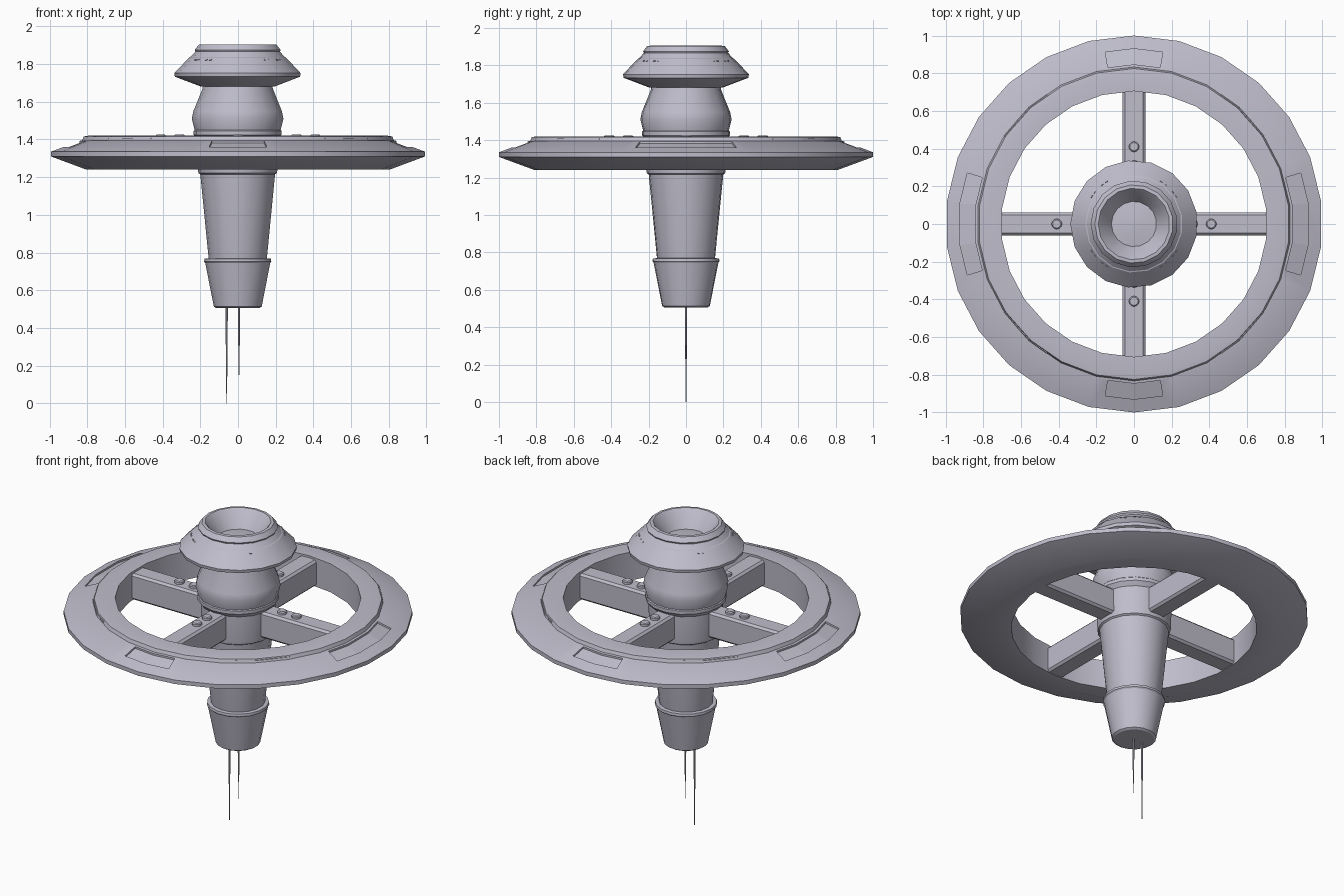
import bpy, bmesh
from math import sin, cos, pi, radians
from mathutils import Matrix

old = bpy.data.objects.get("Cube")
if old:
    bpy.data.objects.remove(old, do_unlink=True)

# Single hull colour
hull = bpy.data.materials.new("pale_lavender_grey")
hull.use_nodes = True
colour = (0.52, 0.51, 0.60, 1)
hull.diffuse_color = colour
hull.node_tree.nodes["Principled BSDF"].inputs["Base Color"].default_value = colour

RING_SIDES = 26
HUB_SIDES = 17


def finish(name, bm, smooth=True):
    """Turn a bmesh into a named object with the hull colour."""
    bmesh.ops.recalc_face_normals(bm, faces=bm.faces)
    mesh = bpy.data.meshes.new(name)
    bm.to_mesh(mesh)
    bm.free()
    mesh.materials.append(hull)
    obj = bpy.data.objects.new(name, mesh)
    bpy.context.collection.objects.link(obj)
    if smooth:
        bpy.ops.object.select_all(action='DESELECT')
        obj.select_set(True)
        bpy.context.view_layer.objects.active = obj
        bpy.ops.object.shade_smooth_by_angle(angle=radians(28))
    return obj


def lathe(name, profile, sides, start, closed=False, centre=(0, 0)):
    """Revolve an (r, z) profile; open profiles are capped at both ends."""
    bm = bmesh.new()
    loops = []
    for r, z in profile:
        angles = [start + 2 * pi * i / sides for i in range(sides)]
        loops.append([bm.verts.new((centre[0] + r * cos(a), centre[1] + r * sin(a), z))
                      for a in angles])
    pairs = list(zip(loops, loops[1:]))
    if closed:
        pairs.append((loops[-1], loops[0]))
    else:
        bm.faces.new(loops[0])
        bm.faces.new(loops[-1])
    for low, high in pairs:
        for i in range(sides):
            j = (i + 1) % sides
            bm.faces.new((low[i], low[j], high[j], high[i]))
    return finish(name, bm)


def facet(a):
    """Radius factor that keeps a point on the faceted ring outline."""
    step = 2 * pi / RING_SIDES
    return cos(step / 2) / cos((a - pi / 2) % step - step / 2)


def sector(name, centre, offsets, section):
    """Sweep an (r, z) section along part of the faceted ring."""
    bm = bmesh.new()
    loops = []
    for off in offsets:
        a = radians(centre + off)
        f = facet(a)
        loops.append([bm.verts.new((r * f * cos(a), r * f * sin(a), z)) for r, z in section])
    bm.faces.new(loops[0])
    bm.faces.new(loops[-1])
    n = len(section)
    for one, two in zip(loops, loops[1:]):
        for i in range(n):
            j = (i + 1) % n
            bm.faces.new((one[i], one[j], two[j], two[i]))
    return finish(name, bm, smooth=False)


# Wheel-shaped outer ring
ring = lathe("outer_ring", [
    (0.705, 1.24), (0.81, 1.24), (1.0, 1.31), (1.0, 1.335), (0.84, 1.395),
    (0.833, 1.395), (0.825, 1.416), (0.80, 1.42), (0.705, 1.42)],
    RING_SIDES, pi / 2, closed=True)

# Sunken panels on the ring's sloping top
short_span = (-9.5, 0, 9.5)
long_span = (-17, -6.92, 6.92, 17)
panel = [(0.847, 1.381), (0.93, 1.350), (0.93, 1.45), (0.847, 1.45)]
for centre, span in ((90, short_span), (270, short_span), (0, long_span), (180, long_span)):
    cutter = sector("panel_cutter", centre, span, panel)
    cutter.hide_render = True
    cutter.hide_set(True)
    cut = ring.modifiers.new("panel_recess", 'BOOLEAN')
    cut.operation = 'DIFFERENCE'
    cut.solver = 'EXACT'
    cut.object = cutter

# Thin strips on the raised lip of the ring
strip = [(0.825, 1.403), (0.835, 1.403), (0.833, 1.409), (0.825, 1.409)]
for centre in (45, 135, 225, 315):
    sector("lip_strip", centre, (-11, -3, 3, 11), strip)

# Central tower: upper neck, hub and tapering lower shaft
lathe("tower", [
    (0.15, 0.74), (0.156, 0.77), (0.200, 1.215), (0.210, 1.222), (0.213, 1.24),
    (0.215, 1.40), (0.235, 1.425), (0.235, 1.445), (0.230, 1.45), (0.245, 1.51),
    (0.237, 1.55), (0.188, 1.67), (0.185, 1.70)], HUB_SIDES, pi)

# Foot collar
lathe("foot_collar", [
    (0.115, 0.505), (0.128, 0.513), (0.174, 0.745), (0.180, 0.752),
    (0.178, 0.767), (0.150, 0.77)], HUB_SIDES, pi)

# Flared head with a bowl in its top
lathe("head", [
    (0.18, 1.68), (0.20, 1.682), (0.335, 1.733), (0.338, 1.752), (0.258, 1.836),
    (0.252, 1.838), (0.226, 1.866), (0.230, 1.875), (0.208, 1.903), (0.190, 1.905),
    (0.182, 1.897), (0.120, 1.80), (0.055, 1.808), (0.01, 1.81)], HUB_SIDES, pi)

# Small windows around the head
bm = bmesh.new()
for group in range(4):
    for k in (-2, -1, 1, 2):
        a = radians(45 + group * 90 + k * 6)
        place = (Matrix.Rotation(a, 4, 'Z') @ Matrix.Translation((0.268, 0, 1.823))
                 @ Matrix.Rotation(radians(46), 4, 'Y')
                 @ Matrix.Diagonal((0.006, 0.014, 0.006, 1)))
        bmesh.ops.create_cube(bm, size=1, matrix=place)
finish("head_windows", bm, smooth=False)

# Four spokes, each with two round studs on top
for i, side in enumerate(("left", "back", "right", "front")):
    turn = Matrix.Rotation(i * pi / 2, 4, 'Z')
    bm = bmesh.new()
    bmesh.ops.create_cube(bm, size=1, matrix=turn @ Matrix.Translation((0.44, 0, 1.325))
                          @ Matrix.Diagonal((0.56, 0.12, 0.165, 1)))
    spoke = finish(side + "_spoke", bm, smooth=False)
    bevel = spoke.modifiers.new("edge_chamfer", 'BEVEL')
    bevel.width = 0.013
    bevel.segments = 1
    for r in (0.31, 0.41):
        x, y, _ = turn.col[0][:3]
        lathe(side + "_spoke_stud", [(0.028, 1.40), (0.028, 1.421), (0.022, 1.426)],
              12, 0, centre=(x * r, y * r))

# Two needle antennas under the foot
for name, x, tip in (("long_antenna", -0.06, 0.0), ("short_antenna", 0.005, 0.15)):
    lathe(name, [(0.002, tip), (0.003, tip + 0.15), (0.005, 0.31), (0.006, 0.52)],
          8, 0, centre=(x, 0))
